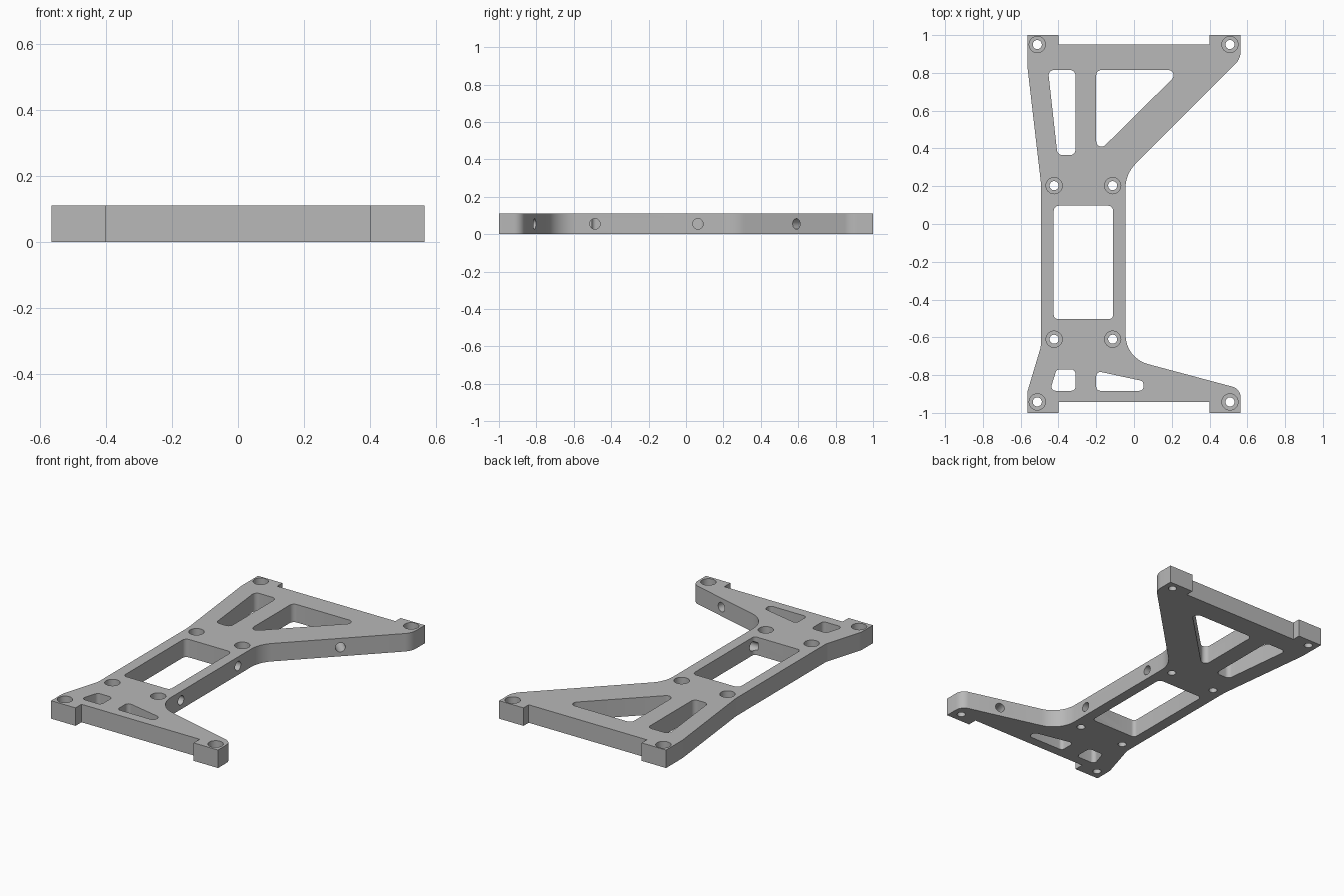
import bpy, bmesh, math
from mathutils import Vector, Matrix

if "Cube" in bpy.data.objects:
    bpy.data.objects.remove(bpy.data.objects["Cube"])

H = 0.11  # plate thickness


def rounded(points, steps=8):
    """Round each (x, y, radius) corner of a closed outline."""
    out = []
    for i, (x, y, r) in enumerate(points):
        p = Vector((x, y))
        if r == 0:
            out.append(p)
            continue
        a = (Vector(points[i - 1][:2]) - p).normalized()
        b = (Vector(points[(i + 1) % len(points)][:2]) - p).normalized()
        half = a.angle(b) / 2
        centre = p + (a + b).normalized() * r / math.sin(half)
        start = p + a * r / math.tan(half) - centre
        end = p + b * r / math.tan(half) - centre
        sweep = math.atan2(start.x * end.y - start.y * end.x, start.dot(end))
        for k in range(steps + 1):
            t = sweep * k / steps
            c, s = math.cos(t), math.sin(t)
            out.append(centre + Vector((start.x * c - start.y * s, start.x * s + start.y * c)))
    return out


def add_prism(bm, outline, z0, z1):
    face = bm.faces.new([bm.verts.new((p.x, p.y, z0)) for p in outline])
    top = bmesh.ops.extrude_face_region(bm, geom=[face])["geom"]
    verts = [v for v in top if isinstance(v, bmesh.types.BMVert)]
    bmesh.ops.translate(bm, verts=verts, vec=(0, 0, z1 - z0))


def add_screw_hole(bm, x, y):
    """Through hole with a wider counterbore at the top."""
    rings = []
    for r, z in ((0.024, -0.05), (0.024, 0.055), (0.043, 0.055), (0.043, H + 0.05)):
        rings.append([bm.verts.new((x + r * math.cos(k * math.tau / 32),
                                    y + r * math.sin(k * math.tau / 32), z)) for k in range(32)])
    for lo, hi in zip(rings, rings[1:]):
        for k in range(32):
            n = (k + 1) % 32
            bm.faces.new((lo[k], lo[n], hi[n], hi[k]))
    bm.faces.new(rings[0][::-1])
    bm.faces.new(rings[-1])


def add_side_hole(bm, x, y, normal, depth):
    n = Vector((*normal, 0)).normalized()
    mid = Vector((x, y, 0.055)) + n * (0.04 - depth) / 2
    rot = n.to_track_quat('Z', 'Y').to_matrix().to_4x4()
    bmesh.ops.create_cone(bm, cap_ends=True, segments=32, radius1=0.028, radius2=0.028,
                          depth=depth + 0.04, matrix=Matrix.Translation(mid) @ rot)


def finish(bm, name):
    bmesh.ops.recalc_face_normals(bm, faces=bm.faces)
    mesh = bpy.data.meshes.new(name)
    bm.to_mesh(mesh)
    bm.free()
    obj = bpy.data.objects.new(name, mesh)
    bpy.context.collection.objects.link(obj)
    return obj


# Plate outline with mounting tabs at the four corners
bm = bmesh.new()
add_prism(bm, rounded([
    (-0.565, -1, 0), (-0.40, -1, 0), (-0.40, -0.942, 0), (0.40, -0.942, 0),
    (0.40, -1, 0), (0.565, -1, 0), (0.565, -0.873, 0.06), (-0.045, -0.71, 0.16),
    (-0.045, 0.265, 0.18), (0.565, 0.875, 0.10), (0.565, 1, 0), (0.40, 1, 0),
    (0.40, 0.95, 0), (-0.40, 0.95, 0), (-0.40, 1, 0), (-0.565, 1, 0),
    (-0.565, 0.84, 0.1), (-0.493, 0.22, 0.1), (-0.493, -0.65, 0.1), (-0.565, -0.89, 0.1)]), 0, H)
plate = finish(bm, "chassis_plate")

# Lightening pockets and counterbored screw holes
bm = bmesh.new()
R = 0.028
for pocket in (
        [(-0.455, 0.815), (-0.31, 0.815), (-0.31, 0.365), (-0.405, 0.365)],
        [(-0.20, 0.815), (0.25, 0.815), (-0.20, 0.37)],
        [(-0.425, 0.097), (-0.11, 0.097), (-0.11, -0.503), (-0.425, -0.503)],
        [(-0.41, -0.77), (-0.31, -0.77), (-0.31, -0.883), (-0.445, -0.883)],
        [(-0.20, -0.778), (0.05, -0.832), (0.05, -0.883), (-0.20, -0.883)]):
    add_prism(bm, rounded([(x, y, min(R, 0.022) if y < -0.5 else R) for x, y in pocket]),
              -0.05, H + 0.05)
for y in (-0.942, 0.95):
    for x in (-0.512, 0.508):
        add_screw_hole(bm, x, y)
for y in (-0.61, 0.203):
    for x in (-0.423, -0.113):
        add_screw_hole(bm, x, y)
vertical_cutter = finish(bm, "pocket_cutter")

# Set-screw holes drilled square to the right-hand edges
bm = bmesh.new()
add_side_hole(bm, -0.045, -0.487, (1, 0), 0.09)
add_side_hole(bm, -0.045, 0.064, (1, 0), 0.09)
add_side_hole(bm, 0.28, 0.59, (1, -1), 0.12)
add_side_hole(bm, 0.327, -0.81, (0.26, 0.97), 0.08)
side_cutter = finish(bm, "side_hole_cutter")

for cutter in (vertical_cutter, side_cutter):
    cutter.hide_render = True
    mod = plate.modifiers.new(cutter.name, 'BOOLEAN')
    mod.operation, mod.solver, mod.object = 'DIFFERENCE', 'EXACT', cutter
bpy.context.view_layer.objects.active = plate
plate.select_set(True)
for mod in list(plate.modifiers):
    bpy.ops.object.modifier_apply(modifier=mod.name)
for cutter in (vertical_cutter, side_cutter):
    bpy.data.objects.remove(cutter)

# Plain grey metal
grey = bpy.data.materials.new("grey_metal")
grey.diffuse_color = (0.48, 0.48, 0.48, 1)
grey.use_nodes = True
grey.node_tree.nodes["Principled BSDF"].inputs["Base Color"].default_value = grey.diffuse_color
plate.data.materials.clear()
plate.data.materials.append(grey)
bpy.ops.object.shade_smooth_by_angle(angle=math.radians(30))
